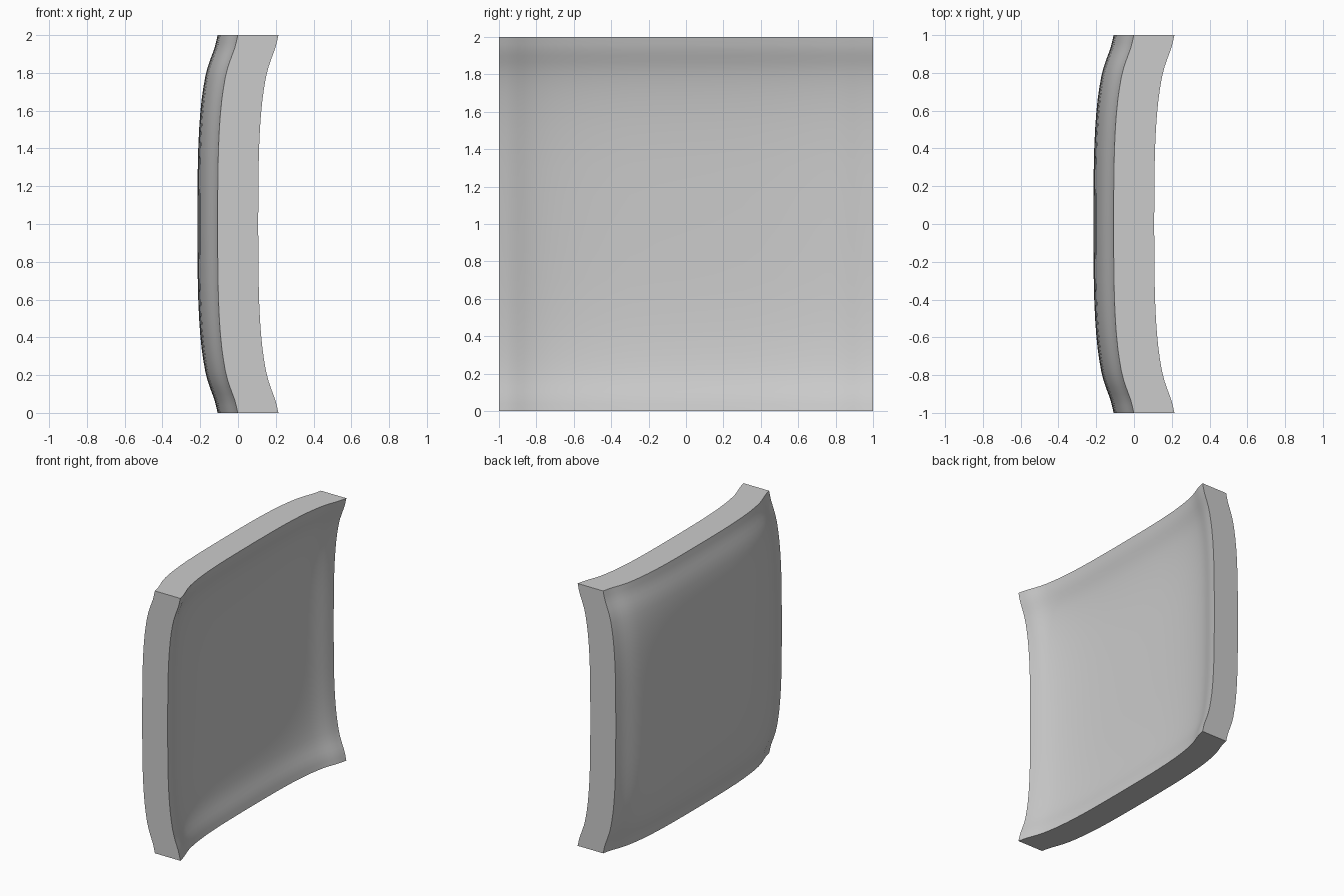
import bpy
import bmesh
from math import radians

cube = bpy.data.objects.get("Cube")
if cube:
    bpy.data.objects.remove(cube, do_unlink=True)

# Half profile of the dished panel: distance from centre, rise towards +x
HALF = [(0, 0), (.15, .0005), (.3, .002), (.4, .0045), (.5, .009), (.58, .0145),
        (.66, .0225), (.72, .031), (.78, .0415), (.83, .054), (.865, .066),
        (.9, .079), (.93, .09), (.96, .098), (1, .107)]
PROFILE = [(-d, r) for d, r in reversed(HALF[1:])] + HALF
THICKNESS = .215

material = bpy.data.materials.new("plain grey")
material.use_nodes = True
grey = (.6, .6, .6, 1)
material.diffuse_color = grey
bsdf = material.node_tree.nodes["Principled BSDF"]
bsdf.inputs["Base Color"].default_value = grey

# Sweep the profile along itself to get the doubly curved sheet
bm = bmesh.new()
rows = [[bm.verts.new((ry + rz - THICKNESS, y, z + 1)) for y, ry in PROFILE]
        for z, rz in PROFILE]
for low, high in zip(rows, rows[1:]):
    for i in range(len(PROFILE) - 1):
        bm.faces.new((low[i], high[i], high[i + 1], low[i + 1]))

# Thicken straight along x so the four rims stay flat
back = bmesh.ops.extrude_face_region(bm, geom=bm.faces[:], use_keep_orig=True)
moved = [g for g in back["geom"] if isinstance(g, bmesh.types.BMVert)]
bmesh.ops.translate(bm, verts=moved, vec=(THICKNESS, 0, 0))
bmesh.ops.recalc_face_normals(bm, faces=bm.faces[:])

mesh = bpy.data.meshes.new("curved_panel")
bm.to_mesh(mesh)
bm.free()
mesh.materials.append(material)
panel = bpy.data.objects.new("curved_panel", mesh)
bpy.context.collection.objects.link(panel)

# Smooth dish with crisp rims
bpy.ops.object.select_all(action="DESELECT")
panel.select_set(True)
bpy.context.view_layer.objects.active = panel
bpy.ops.object.shade_smooth_by_angle(angle=radians(35))
